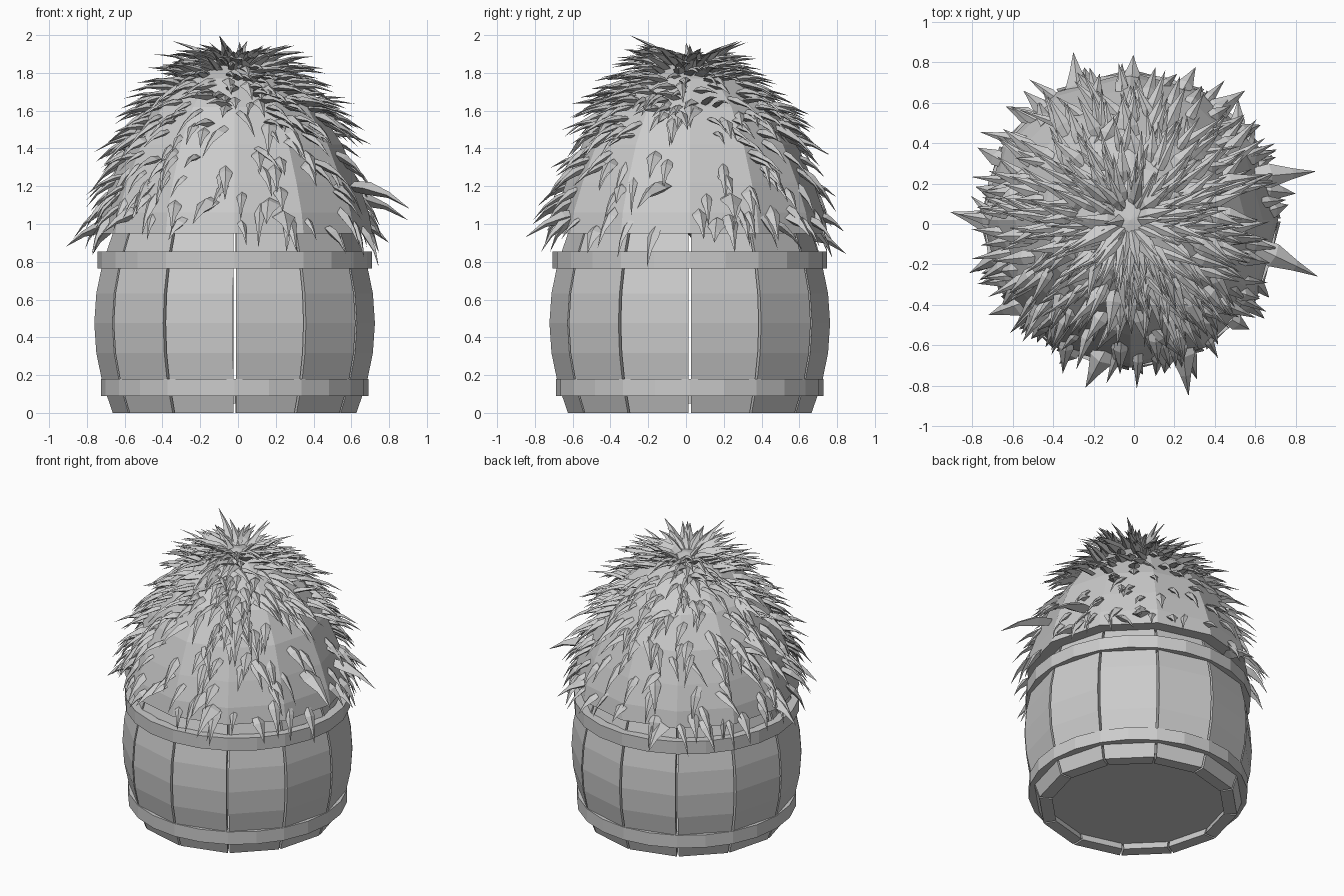
import bpy, bmesh, math, random
from mathutils import Vector

if "Cube" in bpy.data.objects:
    bpy.data.objects.remove(bpy.data.objects["Cube"])

random.seed(11)
CX, CY = -0.018, 0.02          # barrel axis
SIDES = 12


def finish(bm, name):
    bmesh.ops.recalc_face_normals(bm, faces=bm.faces)
    me = bpy.data.meshes.new(name)
    bm.to_mesh(me)
    bm.free()
    ob = bpy.data.objects.new(name, me)
    bpy.context.collection.objects.link(ob)
    return ob


def polar(r, a, z):
    return Vector((CX + r * math.cos(a), CY + r * math.sin(a), z))


def lathe(name, profile, n, closed=False):
    """Revolve (radius, z) points around the barrel axis."""
    bm = bmesh.new()
    rings = []
    for r, z in profile:
        if r == 0:
            rings.append([bm.verts.new(polar(0, 0, z))] * n)
        else:
            rings.append([bm.verts.new(polar(r, 2 * math.pi * i / n, z)) for i in range(n)])
    pairs = list(zip(rings, rings[1:])) + ([(rings[-1], rings[0])] if closed else [])
    for a, b in pairs:
        for i in range(n):
            j = (i + 1) % n
            bm.faces.new(list(dict.fromkeys((a[i], a[j], b[j], b[i]))))
    return finish(bm, name)


# Bulging staves with narrow gaps
def barrel_r(z):
    return 0.743 - 0.098 * ((z - 0.475) / 0.475) ** 2


bm = bmesh.new()
step, gap, thick = 2 * math.pi / SIDES, 0.010, 0.085
for s in range(SIDES):
    a0, a1 = s * step + gap, (s + 1) * step - gap
    rings = []
    for k in range(7):
        z = 0.95 * k / 6
        r = barrel_r(z)
        rings.append([bm.verts.new(polar(rr, a, z)) for rr, a in
                      ((r, a0), (r, a1), (r - thick, a1), (r - thick, a0))])
    for p, q in zip(rings, rings[1:]):
        for i in range(4):
            j = (i + 1) % 4
            bm.faces.new((p[i], p[j], q[j], q[i]))
    bm.faces.new(rings[0])
    bm.faces.new(rings[-1])
finish(bm, "barrel_staves")

# Barrel floor and metal hoops
lathe("barrel_floor", [(0, 0.05), (0.60, 0.05), (0.60, 0.09), (0, 0.09)], SIDES)
for name, z0, z1, r in (("lower_hoop", 0.09, 0.18, 0.708), ("upper_hoop", 0.765, 0.855, 0.727)):
    lathe(name, [(r, z0), (r, z1), (r - 0.06, z1), (r - 0.06, z0)], 24, closed=True)

# Domed mound
DOME = [(0.73, 0.95), (0.71, 1.06), (0.655, 1.22), (0.57, 1.42),
        (0.44, 1.62), (0.27, 1.77), (0.11, 1.85), (0, 1.87)]
lathe("dome", [(0, 0.95)] + DOME, SIDES)


def dome_point(t):
    """Radius and height at fraction t from crown (0) to rim (1)."""
    u = (1 - t) * (len(DOME) - 1)
    k = min(int(u), len(DOME) - 2)
    f = u - k
    return tuple(DOME[k][i] * (1 - f) + DOME[k + 1][i] * f for i in (0, 1))


def spike(bm, root, tip, w):
    """Four-sided thorn: narrow root, wide shoulder, sharp bent tip."""
    d = tip - root
    side = d.cross(Vector((0, 0, 1)))
    if side.length < 1e-4:
        side = Vector((1, 0, 0))
    side.normalize()
    up = side.cross(d).normalized()
    rings = []
    for f, s in ((0, 0.75), (0.25, 1.0), (0.6, 0.45)):
        c = root + d * f + up * (0.08 * d.length * math.sin(math.pi * f))
        rings.append([bm.verts.new(c + v * w * s) for v in
                      (side, up * 0.6, -side, up * -0.6)])
    end = bm.verts.new(tip)
    bm.faces.new(rings[0])
    for i in range(4):
        j = (i + 1) % 4
        for p, q in zip(rings, rings[1:]):
            bm.faces.new((p[i], p[j], q[j], q[i]))
        bm.faces.new((rings[-1][i], rings[-1][j], end))


# Spikes scattered over the dome, sparser near the rim and in two bare patches
bm = bmesh.new()
count = 0
while count < 470:
    t = random.uniform(0.06, 0.95)
    a = random.uniform(-math.pi, math.pi)
    keep = 1 if t < 0.7 else 0.55
    if t > 0.5 and min(abs(a + math.pi / 2 + 0.05), abs(a + 0.1)) < 0.25:
        keep = 0.15
    if random.random() > keep:
        continue
    count += 1
    r, z = dome_point(t)
    r *= 0.96
    root = polar(r, a, z - 0.015)
    elev = math.radians(30 - 95 * min(t, 0.85) ** 0.8 + random.gauss(0, 9))
    b = a + random.gauss(0, 0.28)
    length = random.uniform(0.17, 0.29) * (1.1 - 0.25 * t)
    d = Vector((math.cos(b) * math.cos(elev), math.sin(b) * math.cos(elev), math.sin(elev)))
    spike(bm, root, root + d * length, random.uniform(0.022, 0.042))

# Long outlying spikes that set the silhouette: tip positions
for tip in ((-0.10, -0.30, 2.0), (-0.35, 0.28, 1.97), (0.14, 0.02, 1.95), (0.27, 0.25, 1.95),
            (0.05, 0.30, 1.97), (-0.15, 0.0, 1.96)):
    spike(bm, Vector((CX + tip[0] * 0.2, CY + tip[1] * 0.2, 1.81)), Vector(tip), 0.035)
for tip in ((0.91, -0.26, 1.08), (0.90, 0.26, 1.02), (0.80, 0.15, 0.90), (-0.91, 0.06, 0.88),
            (0.27, -0.85, 0.93), (-0.30, 0.85, 0.84), (0.55, 0.66, 0.93),
            (-0.24, -0.81, 1.0), (-0.72, -0.45, 0.95), (0.15, -0.74, 1.0)):
    a = math.atan2(tip[1] - CY, tip[0] - CX)
    spike(bm, polar(0.64, a + 0.08, tip[2] + 0.12), Vector(tip), 0.06)
finish(bm, "spikes")
